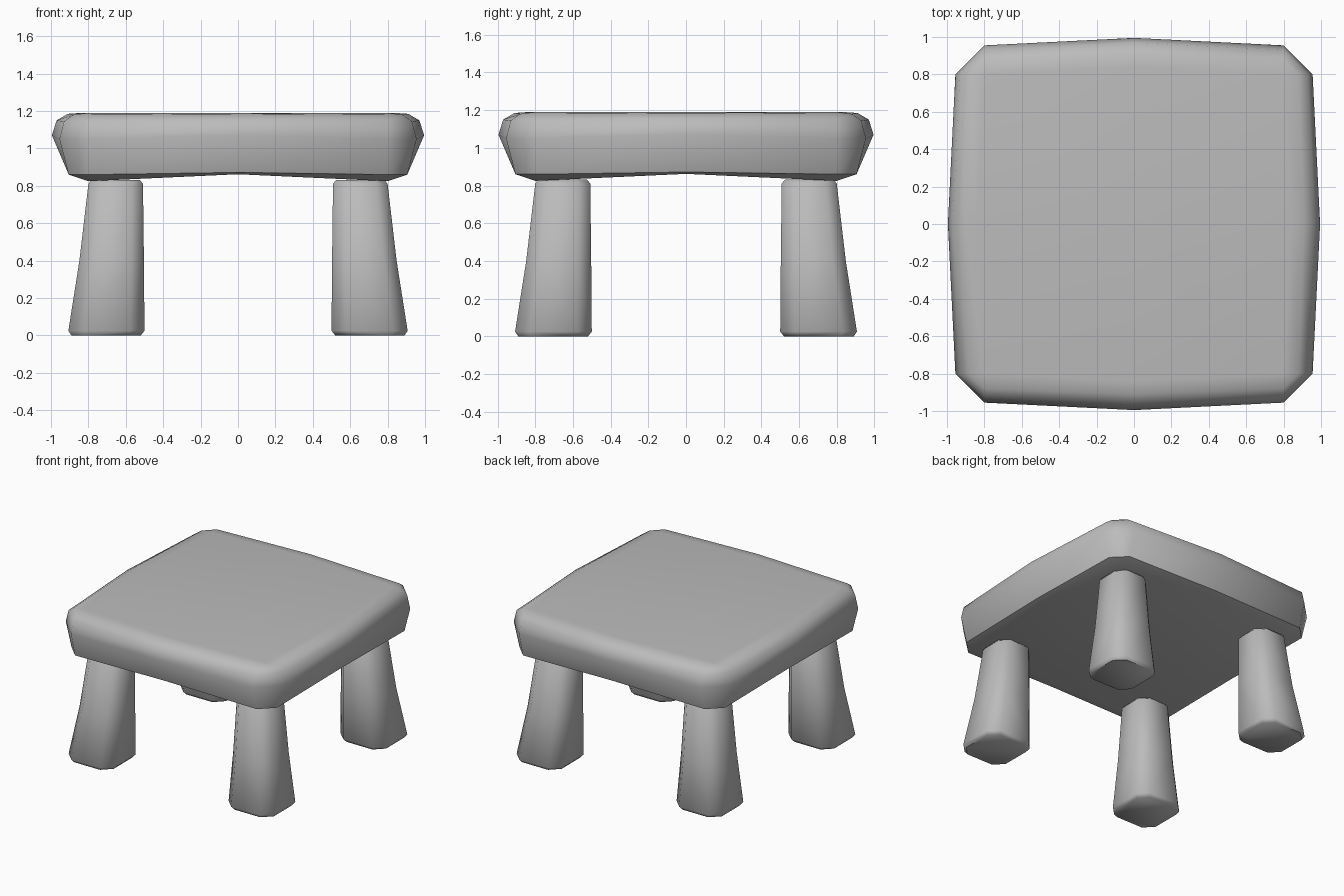
import bpy, bmesh, math

if "Cube" in bpy.data.objects:
    bpy.data.objects.remove(bpy.data.objects["Cube"])

stone = bpy.data.materials.new("plain grey")
stone.diffuse_color = (0.5, 0.5, 0.5, 1)
stone.use_nodes = True
stone.node_tree.nodes["Principled BSDF"].inputs["Base Color"].default_value = stone.diffuse_color


def loft(name, rings, centre_caps=None):
    """Skin a stack of point rings; caps are fans (to a centre point) or n-gons."""
    bm = bmesh.new()
    rows = [[bm.verts.new(p) for p in r] for r in rings]
    n = len(rows[0])
    for a, b in zip(rows, rows[1:]):
        for i in range(n):
            j = (i + 1) % n
            bm.faces.new((a[i], a[j], b[j], b[i]))
    if centre_caps:
        for row, z in zip((rows[0], rows[-1]), centre_caps):
            c = bm.verts.new((0, 0, z))
            for i in range(n):
                bm.faces.new((row[i], row[(i + 1) % n], c))
    else:
        bm.faces.new(rows[0])
        bm.faces.new(rows[-1])
    bmesh.ops.remove_doubles(bm, verts=bm.verts, dist=0.001)
    bmesh.ops.recalc_face_normals(bm, faces=bm.faces)
    me = bpy.data.meshes.new(name)
    bm.to_mesh(me)
    bm.free()
    me.materials.append(stone)
    ob = bpy.data.objects.new(name, me)
    bpy.context.collection.objects.link(ob)
    bpy.ops.object.select_all(action='DESELECT')
    ob.select_set(True)
    bpy.context.view_layer.objects.active = ob
    bpy.ops.object.shade_smooth_by_angle(angle=math.radians(50))
    return ob


def seat_ring(corner, mid, z_corner, z_mid):
    """Square with cut corners and bowed sides."""
    pts = []
    for k in range(4):
        c, s = round(math.cos(k * math.pi / 2)), round(math.sin(k * math.pi / 2))
        for x, y, z in ((corner, -0.8, z_corner), (mid, 0, z_mid), (corner, 0.8, z_corner)):
            pts.append((x * c - y * s, x * s + y * c, z))
    return pts


def leg_ring(lo, hi, cut, z, sx, sy):
    """Square from lo to hi with cut corners, in one quadrant."""
    a, b = lo + cut, hi - cut
    pts = [(a, lo), (b, lo), (hi, a), (hi, b), (b, hi), (a, hi), (lo, b), (lo, a)]
    return [(x * sx, y * sy, z) for x, y in pts]


# Seat slab: rounded rim, underside arched between the corners
loft("seat", [
    seat_ring(0.80, 0.85, 0.825, 0.862),
    seat_ring(0.905, 0.91, 0.86, 0.872),
    seat_ring(0.955, 0.995, 1.05, 1.07),
    seat_ring(0.93, 0.97, 1.145, 1.15),
    seat_ring(0.88, 0.91, 1.18, 1.185),
    seat_ring(0.80, 0.84, 1.19, 1.19),
], centre_caps=(0.862, 1.19))

# Four legs, flaring outward toward the floor
for row, sy in (("front", -1), ("back", 1)):
    for side, sx in (("left", -1), ("right", 1)):
        loft(f"{row}_{side}_leg", [
            leg_ring(0.52, 0.89, 0.07, 0.0, sx, sy),
            leg_ring(0.50, 0.907, 0.075, 0.025, sx, sy),
            leg_ring(0.503, 0.848, 0.07, 0.40, sx, sy),
            leg_ring(0.508, 0.80, 0.06, 0.81, sx, sy),
            leg_ring(0.525, 0.783, 0.06, 0.832, sx, sy),
        ])
